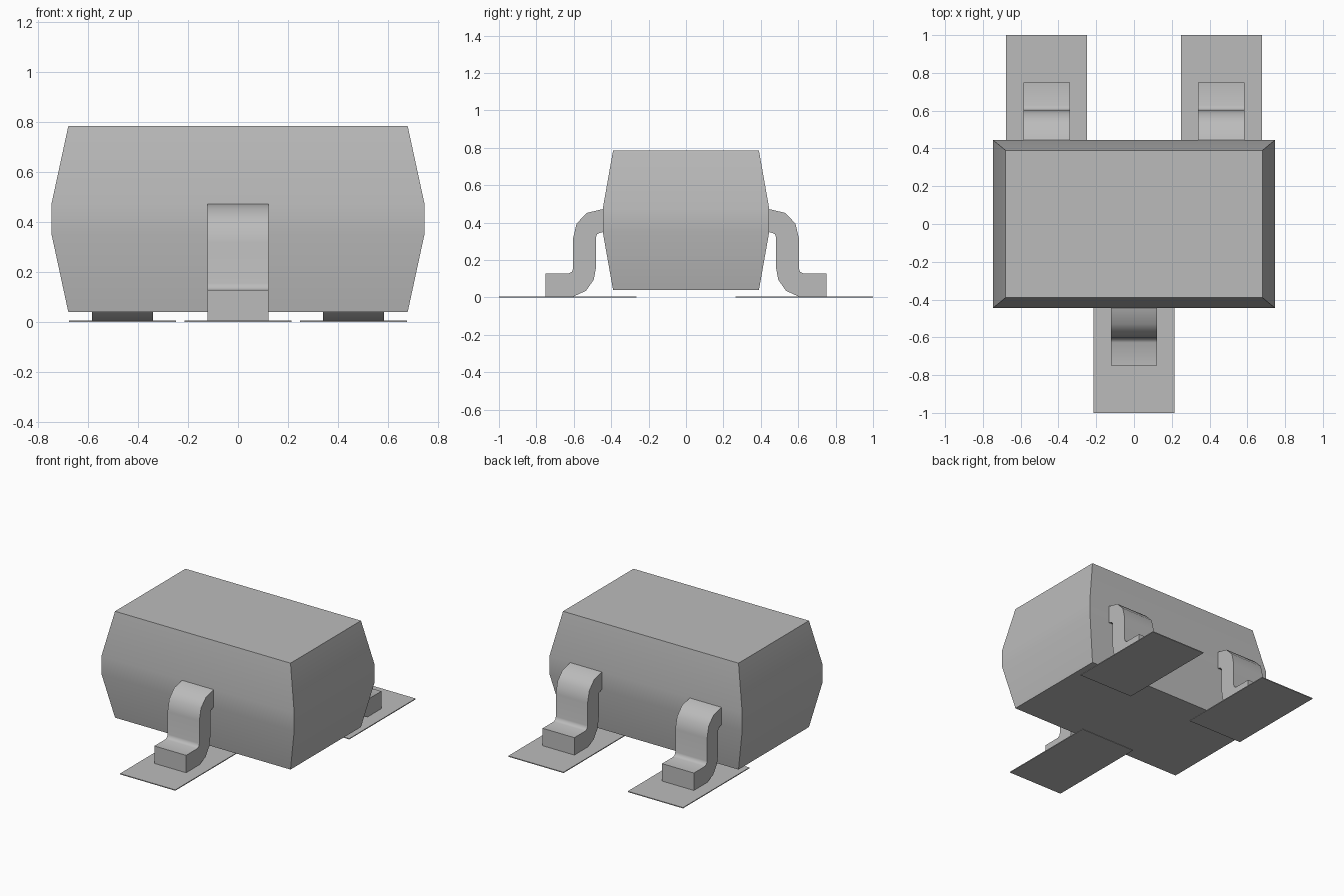
import bpy, bmesh, math

cube = bpy.data.objects.get("Cube")
if cube:
    bpy.data.objects.remove(cube, do_unlink=True)

# One plain grey for every part
GREY = (0.50, 0.50, 0.50, 1.0)
grey = bpy.data.materials.new("plain_grey")
grey.use_nodes = True
grey.diffuse_color = GREY
grey.node_tree.nodes["Principled BSDF"].inputs["Base Color"].default_value = GREY


def loft(name, rings, smooth_angle=None):
    """Skin a list of equal-length closed rings and cap both ends."""
    bm = bmesh.new()
    loops = [[bm.verts.new(p) for p in ring] for ring in rings]
    n = len(loops[0])
    for a, b in zip(loops, loops[1:]):
        for i in range(n):
            j = (i + 1) % n
            bm.faces.new((a[i], a[j], b[j], b[i]))
    bm.faces.new(loops[0][::-1])
    bm.faces.new(loops[-1])
    bmesh.ops.recalc_face_normals(bm, faces=bm.faces)
    mesh = bpy.data.meshes.new(name)
    bm.to_mesh(mesh)
    bm.free()
    mesh.materials.append(grey)
    obj = bpy.data.objects.new(name, mesh)
    bpy.context.collection.objects.link(obj)
    if smooth_angle:
        bpy.ops.object.select_all(action='DESELECT')
        obj.select_set(True)
        bpy.context.view_layer.objects.active = obj
        bpy.ops.object.shade_smooth_by_angle(angle=math.radians(smooth_angle))
    return obj


def rect(x0, x1, y0, y1, z):
    return [(x0, y0, z), (x1, y0, z), (x1, y1, z), (x0, y1, z)]


# Package body: tapers above and below a straight middle band
body_levels = [(0.04, 0.68, 0.39), (0.35, 0.747, 0.445),
               (0.475, 0.747, 0.445), (0.785, 0.68, 0.39)]
loft("body", [rect(-x, x, -y, y, z) for z, x, y in body_levels], 30)

# Side profile (distance outward, height) of a bent lead
LEAD = [(0.44, 0.473), (0.53, 0.452), (0.585, 0.395), (0.604, 0.315),
        (0.604, 0.155), (0.61, 0.137), (0.627, 0.128), (0.75, 0.128),
        (0.75, 0.004), (0.604, 0.004), (0.535, 0.035), (0.493, 0.095),
        (0.48, 0.166), (0.48, 0.326), (0.475, 0.338), (0.463, 0.344),
        (0.44, 0.35)]

# Leads and the flat pads under them: one at the front, two at the back
for name, x, side in (("front", 0.0, -1), ("back_left", 0.463, 1),
                      ("back_right", -0.463, 1)):
    loft(name + "_lead",
         [[(x + dx, side * y, z) for y, z in LEAD] for dx in (-0.123, 0.123)], 50)
    y0, y1 = sorted((side * 0.265, side * 1.0))
    loft(name + "_pad",
         [rect(x - 0.214, x + 0.214, y0, y1, z) for z in (0.0, 0.006)])
